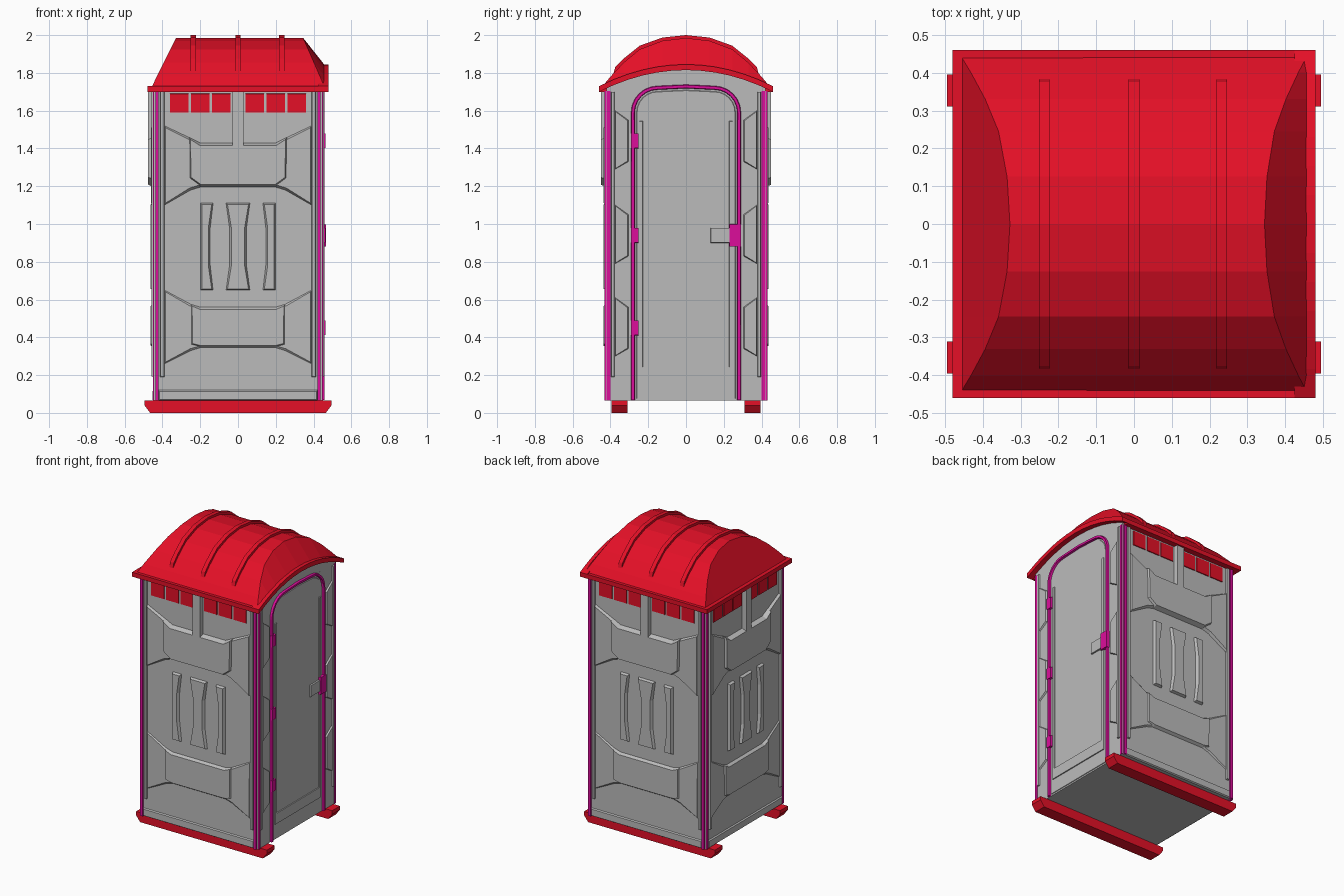
import bpy, bmesh, math
from mathutils import Matrix, Vector

cube = bpy.data.objects.get("Cube")
if cube:
    bpy.data.objects.remove(cube, do_unlink=True)


def material(name, rgb):
    m = bpy.data.materials.new(name)
    m.use_nodes = True
    color = (*rgb, 1)
    m.diffuse_color = color
    bsdf = next(n for n in m.node_tree.nodes if n.type == 'BSDF_PRINCIPLED')
    bsdf.inputs["Base Color"].default_value = color
    return m


RED = material("bright red", (0.78, 0.005, 0.02))
GREY = material("light grey", (0.5, 0.5, 0.5))
PINK = material("magenta", (0.72, 0.004, 0.33))


def finish(name, bm, mat):
    mesh = bpy.data.meshes.new(name)
    bm.to_mesh(mesh)
    bm.free()
    mesh.materials.append(mat)
    ob = bpy.data.objects.new(name, mesh)
    bpy.context.scene.collection.objects.link(ob)
    return ob


def prism(name, outline, axis, a, b, mat):
    """Extrude a 2D outline along one axis from a to b."""
    place = {'x': lambda p, t: (t, p[0], p[1]),
             'y': lambda p, t: (p[0], t, p[1]),
             'z': lambda p, t: (p[0], p[1], t)}[axis]
    bm = bmesh.new()
    ends = [[bm.verts.new(place(p, t)) for p in outline] for t in (a, b)]
    bm.faces.new(ends[0])
    bm.faces.new(ends[1])
    n = len(outline)
    for i in range(n):
        j = (i + 1) % n
        bm.faces.new((ends[0][i], ends[0][j], ends[1][j], ends[1][i]))
    bmesh.ops.recalc_face_normals(bm, faces=bm.faces)
    return finish(name, bm, mat)


def rect(u0, v0, u1, v1):
    return [(u0, v0), (u1, v0), (u1, v1), (u0, v1)]


def mirror(pts):
    return [(-u, v) for u, v in pts]


def both(pts):
    return [pts, mirror(pts)]


def symmetric(half):
    """Close a right-hand half outline with its mirror image."""
    return half + mirror(half)[::-1]


# Wall frames: turn about z, distance from centre, width factor
WALLS = {"front": (0, 0.42, 1.0), "back": (math.pi, 0.42, 1.0),
         "left": (-math.pi / 2, 0.445, 0.95), "right": (math.pi / 2, 0.445, 1.0)}


def plates(name, wall, outlines, depth, mat=GREY, slope=0.003):
    """Raised panels with sloping rims on one wall."""
    angle, off, width = WALLS[wall]
    turn = Matrix.Rotation(angle, 3, 'Z')
    bm = bmesh.new()
    for pts in outlines:
        area = sum(p[0] * q[1] - q[0] * p[1] for p, q in zip(pts, pts[1:] + pts[:1]))
        pts = pts if area > 0 else pts[::-1]
        f = bm.faces.new([bm.verts.new(turn @ Vector((u * width, -off, v))) for u, v in pts])
        f.normal_update()
        bmesh.ops.inset_individual(bm, faces=[f], thickness=slope, depth=depth)
    finish(f"{wall}_{name}", bm, mat)


# Body and base skids
prism("body", rect(-0.445, -0.42, 0.445, 0.42), 'z', 0.065, 1.71, GREY)
skid = symmetric([(0.465, 0), (0.495, 0.04), (0.495, 0.065)])
for side, y in (("front", -0.353), ("back", 0.353)):
    prism(f"{side}_skid", skid, 'y', y - 0.042, y + 0.042, RED)

# Corner posts with a notch along the outer edge
for sx in (-1, 1):
    for sy in (-1, 1):
        notch = [(0.42, 0.40), (0.45, 0.40), (0.45, 0.418), (0.438, 0.418),
                 (0.438, 0.432), (0.42, 0.432)]
        prism("corner_post", [(sx * x, sy * y) for x, y in notch], 'z', 0.065, 1.705, PINK)

# Three moulded walls
upper_band = symmetric([(0.2, 1.195), (0.25, 1.18), (0.39, 1.10), (0.39, 1.52), (0.2, 1.43)])
upper_centre = symmetric([(0.2, 1.195), (0.26, 1.24), (0.26, 1.46), (0.2, 1.43)])
lower_band = symmetric([(0.2, 0.345), (0.25, 0.33), (0.39, 0.26), (0.39, 0.65),
                        (0.25, 0.575), (0.2, 0.56)])
lower_centre = symmetric([(0.2, 0.345), (0.25, 0.36), (0.25, 0.575), (0.2, 0.56)])
side_rib = [(0.198, 0.65), (0.198, 1.11), (0.132, 1.11), (0.147, 0.98), (0.147, 0.78), (0.132, 0.65)]
middle_rib = symmetric([(0.063, 0.65), (0.045, 0.78), (0.045, 0.98), (0.063, 1.11)])
vents = [rect(u, 1.59, u + 0.098, 1.69) for u in (0.04, 0.151, 0.262)]

for wall in ("front", "back", "left"):
    plates("pillars", wall, both(rect(0.39, 0.19, 0.412, 1.7)), 0.012)
    plates("sill", wall, [rect(-0.42, 0.065, 0.42, 0.12)], 0.008, slope=0.008)
    plates("upper_band", wall, [upper_band], 0.016, slope=0.012)
    plates("upper_centre", wall, [upper_centre], 0.031, slope=0.014)
    plates("top_post", wall, [rect(-0.03, 1.41, 0.03, 1.7)], 0.031)
    plates("lower_band", wall, [lower_band], 0.008, slope=0.01)
    plates("lower_centre", wall, [lower_centre], 0.018, slope=0.012)
    plates("ribs", wall, both(side_rib) + [middle_rib], 0.018, slope=0.01)
    plates("vents", wall, vents + [mirror(v) for v in vents], 0.006, RED, 0.001)


def arch(y):
    return 1.70 + 0.115 * (1 - (y / 0.46) ** 2)


# Gable above the door
steps = [-0.46 + 0.92 * i / 12 for i in range(13)]
inner = [y for y in steps if abs(y) < 0.42]
gable = [(-0.42, 1.6)] + [(y, arch(y) + 0.01) for y in [-0.42] + inner + [0.42]] + [(0.42, 1.6)]
prism("gable", gable, 'x', 0.40, 0.4449, GREY)


# Door frame, door and its mouldings
def door_arch(half_width, bottom):
    r = half_width - 0.15
    turn = [(0.15 + r * math.cos(a), 1.59 + r * math.sin(a))
            for a in (math.pi / 2 * i / 6 for i in range(7))]
    return [(half_width, bottom)] + turn + [(0, 1.597 + r)]


def door_outline(half_width, bottom):
    half = door_arch(half_width, bottom)
    return half + mirror(half[:-1])[::-1]


plates("door_frame", "right", [door_outline(0.291, 0.066) + door_outline(0.271, 0.066)[::-1]],
       0.014, PINK)
plates("door", "right", [door_outline(0.262, 0.075)], 0.004)
moulding = [(-0.248, 1.545), (-0.248, 0.17), (0.248, 0.17), (0.248, 1.545), (0.228, 1.545),
            (0.228, 0.245), (-0.228, 0.245), (-0.228, 1.545)]
plates("door_moulding", "right", [moulding], 0.01)
plates("door_handle", "right", [rect(0.13, 0.9, 0.235, 0.98)], 0.014)
plates("door_latch", "right", [rect(0.228, 0.88, 0.292, 1.0)], 0.021, PINK)
plates("door_hinges", "right", [rect(-0.292, z, -0.25, z + 0.08) for z in (0.41, 0.9, 1.4)],
       0.018, PINK)

# Narrow panels beside the door
plates("pillars", "right", both(rect(0.378, 0.19, 0.396, 1.7)), 0.01)
side_panels = []
for z in (0.34, 0.83, 1.33):
    side_panels += both([(0.305, z), (0.375, z - 0.04), (0.375, z + 0.27), (0.305, z + 0.22)])
plates("side_panels", "right", side_panels, 0.01, slope=0.006)

# Roof rim: flat on three sides, arched over the door
prism("roof_rim", rect(-0.48, -0.46, 0.435, 0.46), 'z', 1.70, 1.73, RED)
rim = [(y, arch(y)) for y in steps] + [(y, arch(y) + 0.03) for y in reversed(steps)]
prism("door_rim", rim, 'x', 0.425, 0.48, RED)

# Barrel roof with sloping ends
half_arc = [(0.44, 1.732), (0.40, 1.78), (0.33, 1.855), (0.245, 1.925), (0.125, 1.97)]
arc = mirror(half_arc) + [(0, 1.985)] + half_arc[::-1]
bm = bmesh.new()
rows = []
for y, z in arc:
    drop = (1.985 - z) / 0.253
    foot = min(z, arch(y) + 0.025)
    rows.append([bm.verts.new(p) for p in ((-0.455, y, 1.728), (-0.328 - 0.127 * drop, y, z),
                                           (0.345 + 0.11 * drop, y, z), (0.46, y, foot))])
for a, b in zip(rows, rows[1:]):
    for i in range(3):
        bm.faces.new((a[i], a[i + 1], b[i + 1], b[i]))
bmesh.ops.remove_doubles(bm, verts=bm.verts, dist=0.006)
bmesh.ops.recalc_face_normals(bm, faces=bm.faces)
finish("roof", bm, RED)

# Ribs over the roof
ridge = [(0.39, 1.775), (0.375, 1.83), (0.33, 1.876), (0.245, 1.944), (0.125, 1.987)]
under = [(0.33, 1.83), (0.125, 1.94)]
rib = mirror(ridge) + [(0, 2.0)] + ridge[::-1] + under + mirror(under)[::-1]
for x in (-0.237, 0, 0.232):
    prism("roof_rib", rib, 'x', x - 0.014, x + 0.014, RED)
